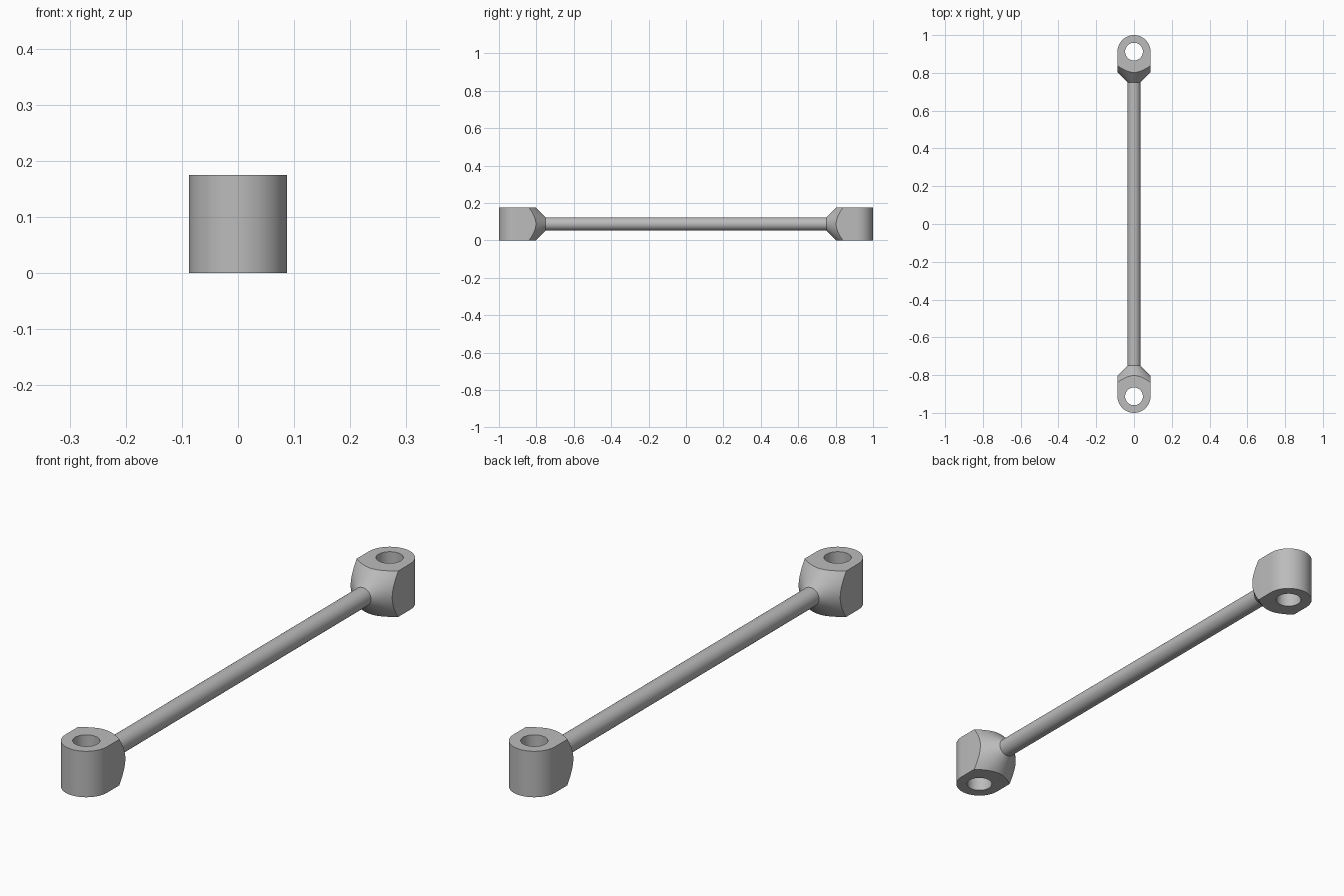
import bpy
import bmesh
from math import cos, sin, pi, radians
from mathutils import Matrix

cube = bpy.data.objects.get("Cube")
if cube:
    bpy.data.objects.remove(cube, do_unlink=True)

HALF = 0.0875         # half width and half height of an end lug
EYE_Y = 1 - HALF      # centre of the pin hole
HOLE_R = 0.047
ROD_R = 0.035
NECK_Y = 0.75         # where the rod meets the lug

grey = bpy.data.materials.new("plain grey")
grey.use_nodes = True
grey.diffuse_color = (0.5, 0.5, 0.5, 1)
grey.node_tree.nodes["Principled BSDF"].inputs["Base Color"].default_value = (0.5, 0.5, 0.5, 1)


def make_object(name, bm):
    bmesh.ops.recalc_face_normals(bm, faces=bm.faces)
    mesh = bpy.data.meshes.new(name)
    bm.to_mesh(mesh)
    bm.free()
    mesh.materials.append(grey)
    obj = bpy.data.objects.new(name, mesh)
    bpy.context.collection.objects.link(obj)
    return obj


def cone(name, r1, r2, depth, matrix, segments=64):
    bm = bmesh.new()
    bmesh.ops.create_cone(bm, cap_ends=True, segments=segments, radius1=r1,
                          radius2=r2, depth=depth, matrix=matrix)
    return make_object(name, bm)


def along_y(y):
    return Matrix.Translation((0, y, HALF)) @ Matrix.Rotation(-pi / 2, 4, "X")


def cut(obj, cutter, operation):
    cutter.hide_render = True
    mod = obj.modifiers.new("cut", "BOOLEAN")
    mod.object, mod.operation, mod.solver = cutter, operation, "EXACT"
    bpy.context.view_layer.objects.active = obj
    bpy.ops.object.modifier_apply(modifier=mod.name)
    bpy.data.objects.remove(cutter, do_unlink=True)


def smooth(obj):
    bpy.ops.object.select_all(action="DESELECT")
    obj.select_set(True)
    bpy.context.view_layer.objects.active = obj
    bpy.ops.object.shade_smooth_by_angle(angle=radians(30))


# End lug: block with a rounded outer end
bm = bmesh.new()
steps = 32
outline = [(-HALF, NECK_Y), (HALF, NECK_Y)]
outline += [(HALF * cos(pi * i / steps), EYE_Y + HALF * sin(pi * i / steps))
            for i in range(steps + 1)]
base = bm.faces.new([bm.verts.new((x, y, 0)) for x, y in outline])
top = bmesh.ops.extrude_face_region(bm, geom=[base])["geom"]
bmesh.ops.translate(bm, vec=(0, 0, 2 * HALF),
                    verts=[v for v in top if isinstance(v, bmesh.types.BMVert)])
back_lug = make_object("back_lug", bm)

# Turned 45 degree shoulder towards the rod, then the pin hole
depth = 0.4
cut(back_lug, cone("shoulder_cutter", ROD_R, ROD_R + depth, depth,
                   along_y(NECK_Y + depth / 2), 96), "INTERSECT")
cut(back_lug, cone("hole_cutter", HOLE_R, HOLE_R, 1,
                   Matrix.Translation((0, EYE_Y, HALF)), 48), "DIFFERENCE")
smooth(back_lug)

# Opposite lug, turned half way round
front_lug = back_lug.copy()
front_lug.data = back_lug.data.copy()
front_lug.name = "front_lug"
front_lug.data.transform(Matrix.Rotation(pi, 4, "Z"))
bpy.context.collection.objects.link(front_lug)

# Rod joining the lugs
smooth(cone("rod", ROD_R, ROD_R, 2 * NECK_Y + 0.01, along_y(0)))
